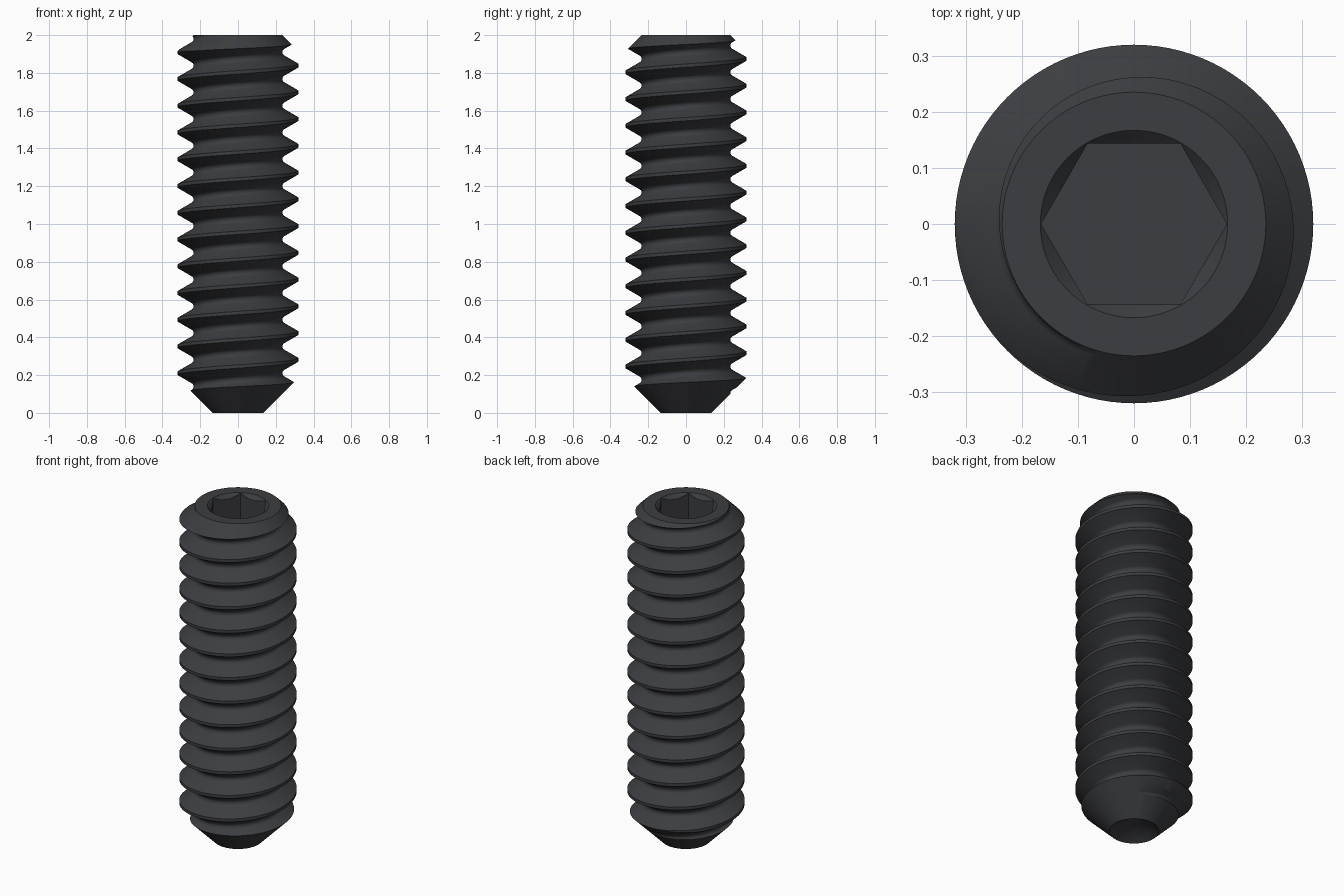
import bpy, bmesh, math

if "Cube" in bpy.data.objects:
    bpy.data.objects.remove(bpy.data.objects["Cube"])

R, PITCH, N = 0.3195, 0.1416, 96      # crest radius, thread pitch, steps per turn
CREST_Z = 0.281                       # height of a crest at angle 0


def make_object(name, bm):
    bmesh.ops.recalc_face_normals(bm, faces=bm.faces)
    me = bpy.data.meshes.new(name)
    bm.to_mesh(me)
    bm.free()
    ob = bpy.data.objects.new(name, me)
    bpy.context.collection.objects.link(ob)
    return ob


def lathe(name, profile, seg):
    """Revolve (radius, z) points; the first and last lie on the axis."""
    bm = bmesh.new()
    ends = [bm.verts.new((0, 0, profile[i][1])) for i in (0, -1)]
    rings = [[bm.verts.new((r * math.cos(2 * math.pi * i / seg),
                            r * math.sin(2 * math.pi * i / seg), z))
              for i in range(seg)] for r, z in profile[1:-1]]
    for i in range(seg):
        j = (i + 1) % seg
        bm.faces.new((ends[0], rings[0][j], rings[0][i]))
        bm.faces.new((ends[1], rings[-1][i], rings[-1][j]))
        for a, b in zip(rings, rings[1:]):
            bm.faces.new((a[i], a[j], b[j], b[i]))
    return make_object(name, bm)


def thread_body():
    """Closed helical rod, longer than the screw; the ends get trimmed."""
    half = PITCH / 16
    v_root = R - (PITCH / 2 - half) * math.sqrt(3)
    rho = 0.235 - v_root                       # root fillet radius
    prof = [(-half, R), (half, R)]
    for k in range(7):
        a = math.radians(-60 + 20 * k)
        prof.append((PITCH / 2 + rho * math.sin(a), v_root + 2 * rho - rho * math.cos(a)))
    P, K, z0 = len(prof), 19 * N, CREST_Z - 4 * PITCH
    bm = bmesh.new()
    grid = []
    for k in range(K + N + 1):
        t = 2 * math.pi * k / N
        pts = prof if k <= K else prof[:1]
        grid.append([bm.verts.new((r * math.cos(t), r * math.sin(t), z0 + PITCH * k / N + dz))
                     for dz, r in pts])

    def vert(k, p):
        return grid[k][p] if p < P else grid[k + N][0]

    for k in range(K):
        for p in range(P):
            bm.faces.new((vert(k, p), vert(k + 1, p), vert(k + 1, p + 1), vert(k, p + 1)))
    # cap both ends with fans
    low, high = bm.verts.new((0, 0, -0.8)), bm.verts.new((0, 0, 3.0))
    for e in [e for e in bm.edges if e.is_boundary]:
        a, b = e.verts
        bm.faces.new((a, b, low if a.co.z + b.co.z < 2 else high))
    return make_object("threaded_set_screw", bm)


def boolean(ob, cutter, op):
    m = ob.modifiers.new(op.lower(), 'BOOLEAN')
    m.operation, m.object, m.solver = op, cutter, 'EXACT'
    bpy.context.view_layer.objects.active = ob
    bpy.ops.object.modifier_apply(modifier=m.name)
    bpy.data.objects.remove(cutter)


screw = thread_body()

# trim to cup point, 45 degree end chamfers and countersunk socket mouth
envelope = lathe("end_trim", [(0, 0.08), (0.135, 0), (0.5, 0.365), (0.5, 1.735),
                              (0.235, 2), (0.167, 2), (0, 1.833)], N)
boolean(screw, envelope, 'INTERSECT')

# hex socket
socket = lathe("hex_socket", [(0, 1.63), (0.1655, 1.63), (0.1655, 2.2), (0, 2.2)], 6)
boolean(screw, socket, 'DIFFERENCE')

# black steel
mat = bpy.data.materials.new("black_steel")
mat.diffuse_color = (0.045, 0.047, 0.052, 1)
mat.use_nodes = True
mat.node_tree.nodes["Principled BSDF"].inputs["Base Color"].default_value = mat.diffuse_color
screw.data.materials.clear()
screw.data.materials.append(mat)

bpy.ops.object.select_all(action='DESELECT')
screw.select_set(True)
bpy.context.view_layer.objects.active = screw
bpy.ops.object.shade_smooth_by_angle(angle=math.radians(30))
